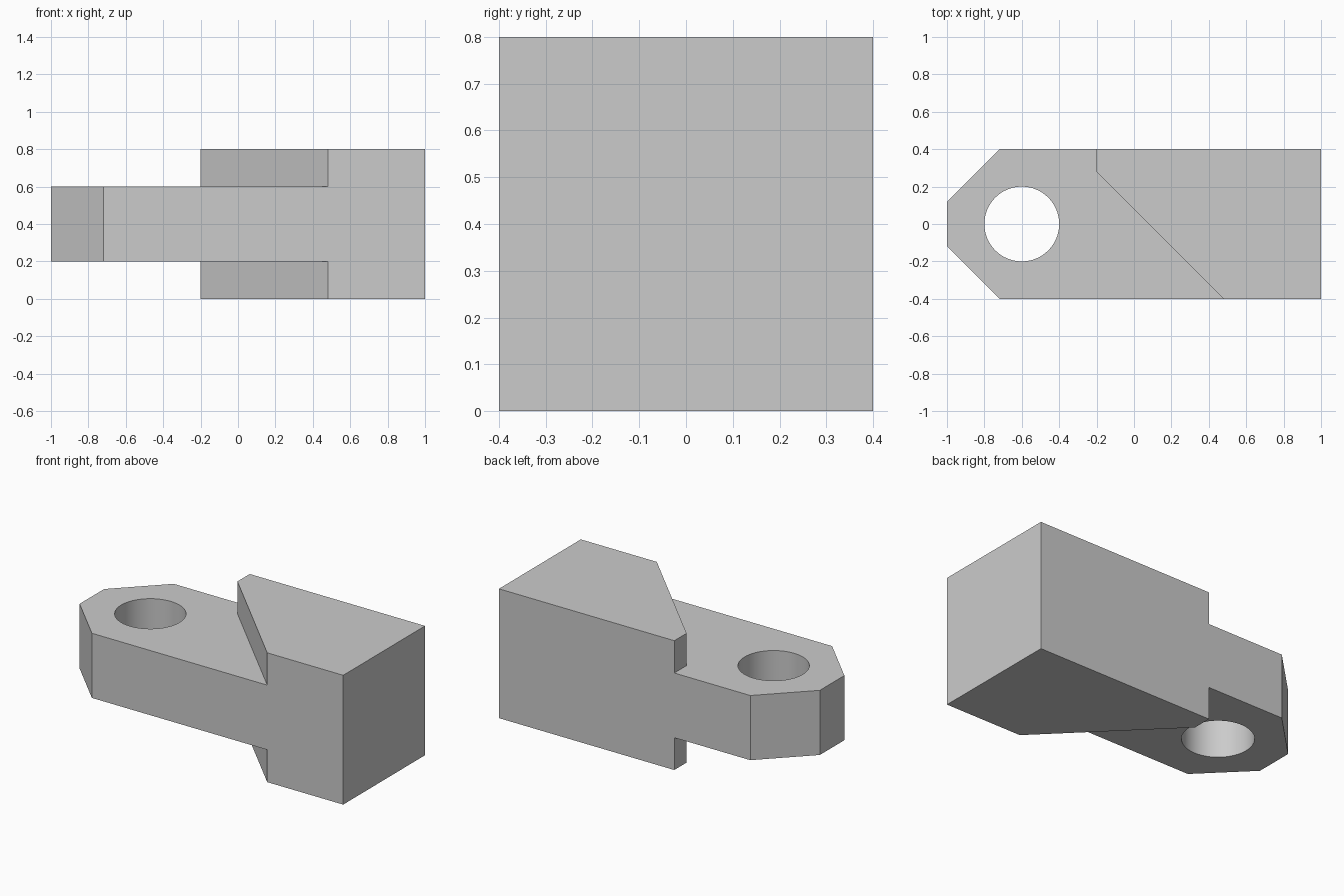
import bpy
import bmesh
from math import radians

cube = bpy.data.objects.get("Cube")
if cube:
    bpy.data.objects.remove(cube, do_unlink=True)

grey = bpy.data.materials.new("plain grey")
grey.use_nodes = True
colour = (0.6, 0.6, 0.6, 1)
grey.diffuse_color = colour
grey.node_tree.nodes["Principled BSDF"].inputs["Base Color"].default_value = colour


def prism(name, outline, low, high):
    """Extrude a plan outline between two heights."""
    bm = bmesh.new()
    base = bm.faces.new([bm.verts.new((x, y, low)) for x, y in outline])
    top = bmesh.ops.extrude_face_region(bm, geom=[base])["geom"]
    verts = [v for v in top if isinstance(v, bmesh.types.BMVert)]
    bmesh.ops.translate(bm, verts=verts, vec=(0, 0, high - low))
    bmesh.ops.recalc_face_normals(bm, faces=bm.faces)
    mesh = bpy.data.meshes.new(name)
    bm.to_mesh(mesh)
    bm.free()
    mesh.materials.append(grey)
    obj = bpy.data.objects.new(name, mesh)
    bpy.context.collection.objects.link(obj)
    return obj


def cut(target, cutter):
    """Subtract a cutter, then remove it."""
    mod = target.modifiers.new("cut", 'BOOLEAN')
    mod.operation = 'DIFFERENCE'
    mod.solver = 'EXACT'
    mod.object = cutter
    cutter.hide_render = True
    bpy.ops.object.select_all(action='DESELECT')
    bpy.context.view_layer.objects.active = target
    target.select_set(True)
    bpy.ops.object.modifier_apply(modifier=mod.name)
    bpy.data.objects.remove(cutter, do_unlink=True)


# Full-height bar with a chamfered nose
body = prism("tongue_block",
             [(-1, -0.12), (-0.72, -0.4), (1, -0.4), (1, 0.4), (-0.72, 0.4), (-1, 0.12)],
             0, 0.8)

# Thin the tongue above and below, leaving slanted shoulders
shoulder = [(-1.2, -0.5), (0.58, -0.5), (-0.2, 0.28), (-0.2, 0.5), (-1.2, 0.5)]
for low, high in ((0.6, 1), (-0.2, 0.2)):
    cut(body, prism("shoulder_cutter", shoulder, low, high))

# Round pin hole through the tongue
bpy.ops.mesh.primitive_cylinder_add(vertices=64, radius=0.2, depth=2, location=(-0.6, 0, 0.4))
hole = bpy.context.object
hole.name = "hole_cutter"
hole.data.materials.append(grey)
cut(body, hole)

bpy.ops.object.shade_smooth_by_angle(angle=radians(30))
